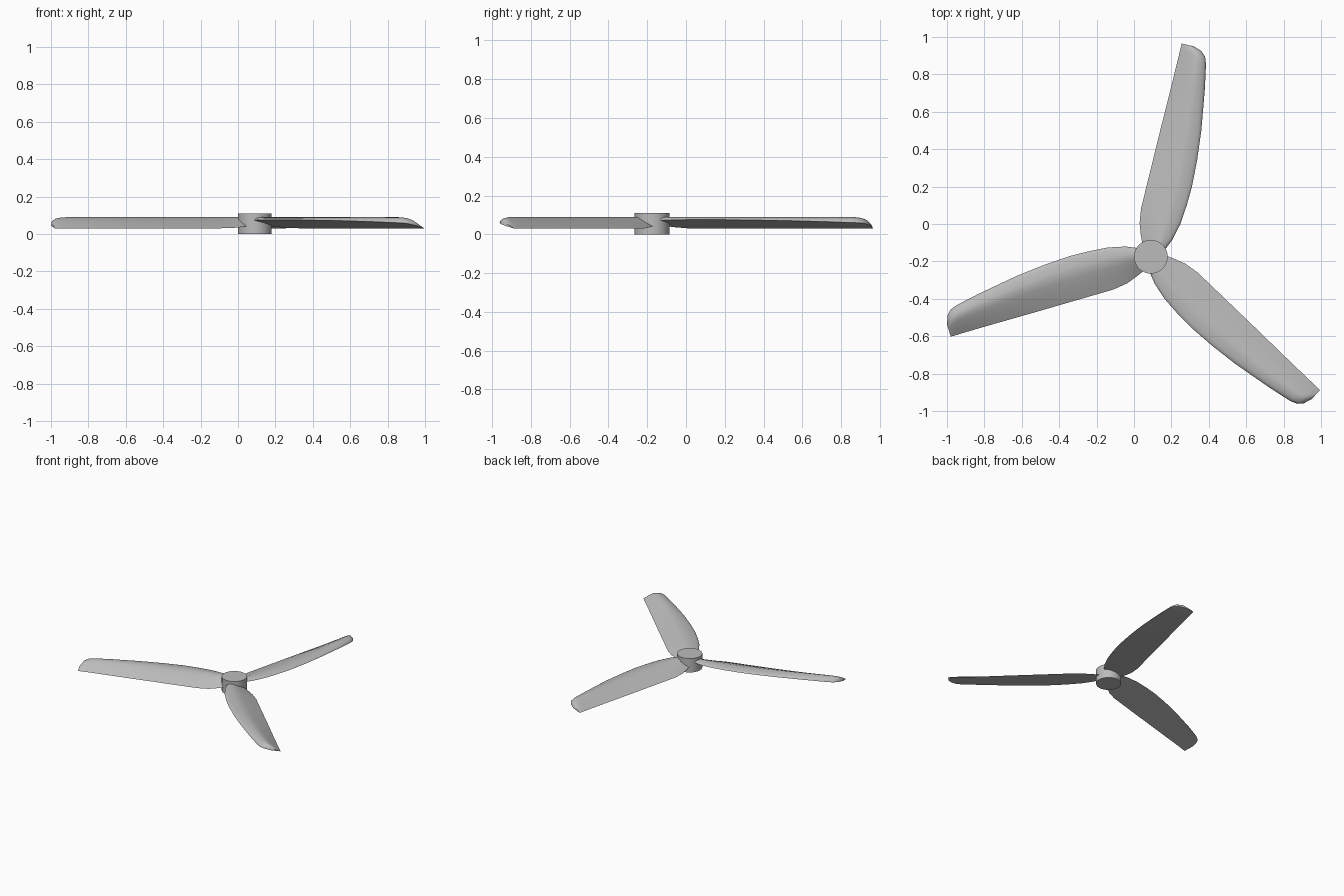
import bpy, bmesh, math

cube = bpy.data.objects.get("Cube")
if cube:
    bpy.data.objects.remove(cube, do_unlink=True)

HUB = (0.09, -0.175)

grey = bpy.data.materials.new("plain grey")
grey.use_nodes = True
grey.diffuse_color = (0.5, 0.5, 0.5, 1)
grey.node_tree.nodes["Principled BSDF"].inputs["Base Color"].default_value = (0.5, 0.5, 0.5, 1)


def finish(bm, name, angle=0.0):
    bmesh.ops.recalc_face_normals(bm, faces=bm.faces)
    mesh = bpy.data.meshes.new(name)
    bm.to_mesh(mesh)
    bm.free()
    mesh.materials.append(grey)
    ob = bpy.data.objects.new(name, mesh)
    bpy.context.collection.objects.link(ob)
    ob.location = (*HUB, 0)
    ob.rotation_euler.z = angle
    bpy.ops.object.select_all(action='DESELECT')
    ob.select_set(True)
    bpy.context.view_layer.objects.active = ob
    bpy.ops.object.shade_smooth_by_angle(angle=math.radians(35))


# Blade stations from root to tip:
# trailing x, y, leading x, y, trailing z, leading z, crown z
STATIONS = [
    (-0.040, 0.02, 0.060, 0.02, 0.045, 0.070, 0.088),
    (-0.046, 0.07, 0.085, 0.05, 0.042, 0.072, 0.089),
    (-0.054, 0.12, 0.115, 0.09, 0.036, 0.074, 0.090),
    (-0.060, 0.18, 0.158, 0.175, 0.031, 0.075, 0.090),
    (-0.052, 0.26, 0.192, 0.275, 0.030, 0.075, 0.090),
    (-0.025, 0.37, 0.220, 0.375, 0.030, 0.075, 0.090),
    (0.012, 0.52, 0.248, 0.52, 0.030, 0.073, 0.090),
    (0.050, 0.675, 0.270, 0.675, 0.030, 0.071, 0.090),
    (0.109, 0.91, 0.289, 0.90, 0.030, 0.065, 0.090),
    (0.146, 1.06, 0.295, 1.03, 0.030, 0.060, 0.089),
    (0.155, 1.10, 0.290, 1.07, 0.030, 0.059, 0.084),
    (0.160, 1.12, 0.270, 1.10, 0.030, 0.055, 0.074),
    (0.165, 1.14, 0.230, 1.125, 0.030, 0.045, 0.050),
]
CROWN = 0.35
STEPS = (0.02, 0.07, 0.15, 0.25, CROWN, 0.5, 0.65, 0.82)


def top_height(t, trail, lead, crown):
    if t < CROWN:
        return lead + (crown - lead) * math.sqrt(1 - (1 - t / CROWN) ** 2)
    u = (t - CROWN) / (1 - CROWN)
    return crown + (trail - crown) * u ** 1.2


def make_blade(name, angle):
    bm = bmesh.new()
    rings = []
    for tx, ty, lx, ly, trail, lead, crown in STATIONS:
        def at(t, z):
            return bm.verts.new((lx + (tx - lx) * t, ly + (ty - ly) * t, z))
        ring = [at(0, lead)]
        ring += [at(t, top_height(t, trail, lead, crown)) for t in STEPS]
        ring += [at(1, trail)]
        # flat underside
        ring += [at(t, lead + (trail - lead) * t) for t in reversed(STEPS)]
        rings.append(ring)
    count = len(rings[0])
    for a, b in zip(rings, rings[1:]):
        for i in range(count):
            j = (i + 1) % count
            bm.faces.new((a[i], a[j], b[j], b[i]))
    bm.faces.new(rings[0])
    bm.faces.new(rings[-1])
    finish(bm, name, angle)


# Three blades around the hub
for i, side in enumerate(("back", "right", "left")):
    make_blade(side + "_blade", math.radians(120 * i))

# Hub
bm = bmesh.new()
bmesh.ops.create_cone(bm, cap_ends=True, segments=64, radius1=0.09, radius2=0.09, depth=0.11)
bmesh.ops.translate(bm, verts=bm.verts, vec=(0, 0, 0.055))
finish(bm, "hub")
